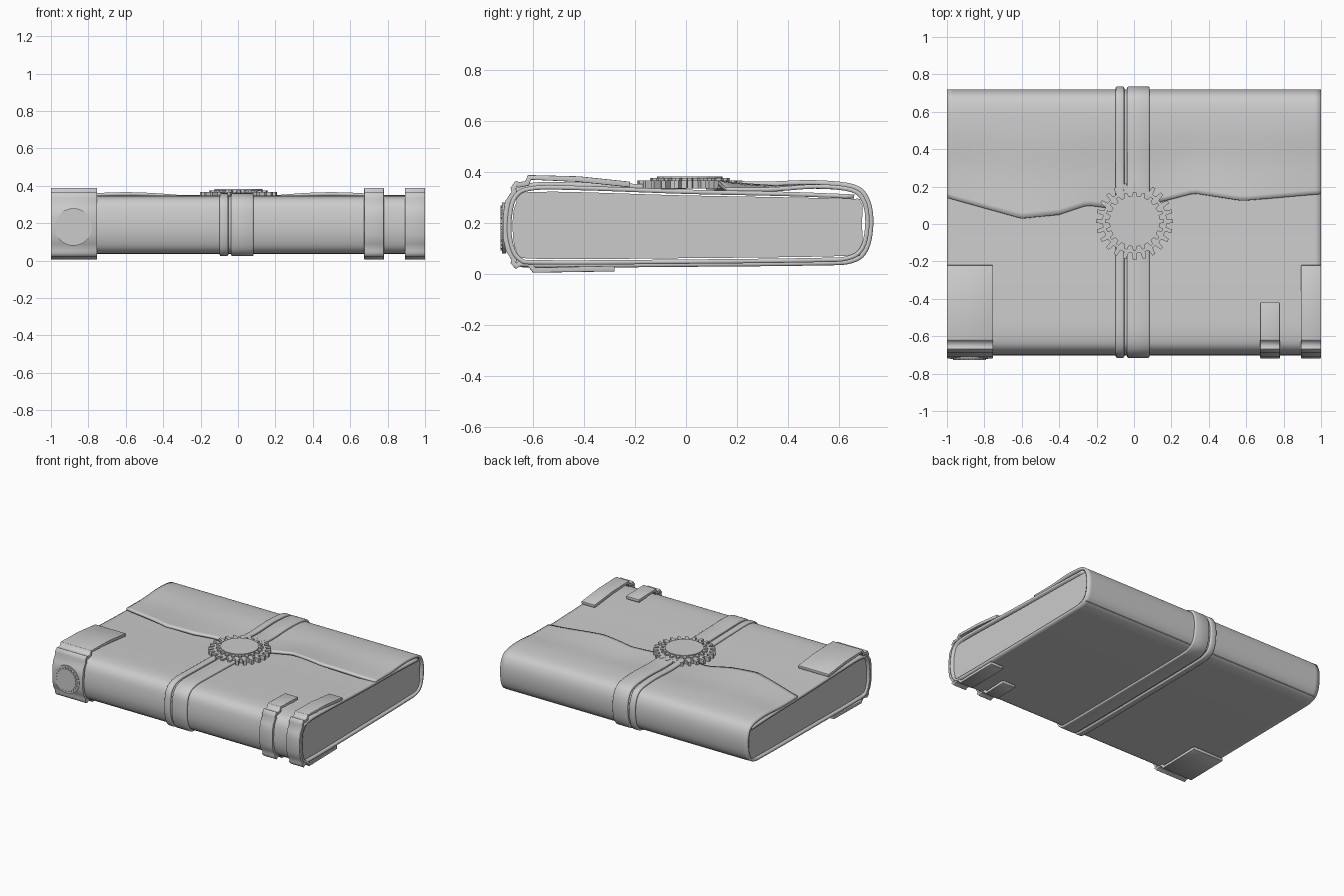
import bpy, bmesh, math
from mathutils import Vector

cube = bpy.data.objects.get("Cube")
if cube:
    bpy.data.objects.remove(cube)

grey = bpy.data.materials.new("plain_grey")
grey.use_nodes = True
colour = (0.6, 0.6, 0.6, 1)
grey.diffuse_color = colour
grey.node_tree.nodes["Principled BSDF"].inputs["Base Color"].default_value = colour


def finish(name, bm, angle=35):
    mesh = bpy.data.meshes.new(name)
    bm.to_mesh(mesh)
    bm.free()
    mesh.materials.append(grey)
    obj = bpy.data.objects.new(name, mesh)
    bpy.context.collection.objects.link(obj)
    bpy.ops.object.select_all(action="DESELECT")
    obj.select_set(True)
    bpy.context.view_layer.objects.active = obj
    bpy.ops.object.shade_smooth_by_angle(angle=math.radians(angle))
    return obj


def smooth(points, closed=False, steps=5):
    """Catmull-Rom curve through (y, z) points."""
    pts = [Vector(p) for p in points]
    n = len(pts)
    pick = lambda i: pts[i % n] if closed else pts[max(0, min(n - 1, i))]
    out = []
    for i in range(n if closed else n - 1):
        a, b, c, d = (pick(i + k) for k in (-1, 0, 1, 2))
        for s in range(steps):
            t = s / steps
            out.append(0.5 * (2 * b + (c - a) * t + (2 * a - 5 * b + 4 * c - d) * t ** 2
                              + (3 * b - a - 3 * c + d) * t ** 3))
    return out if closed else out + [pts[-1]]


def ribbon(name, path, x0, x1, thick, closed=False, cols=1, warp=None, bevel=0.0):
    """Sheet along a (y, z) path, spanning x0..x1, thickened inwards."""
    bm = bmesh.new()
    rows = []
    for i, (y, z) in enumerate(path):
        row = []
        for j in range(cols + 1):
            x = x0 + (x1 - x0) * j / cols
            row.append(bm.verts.new((x, *(warp(i, x, y, z) if warp else (y, z)))))
        rows.append(row)
    for i in range(len(rows) if closed else len(rows) - 1):
        a, b = rows[i], rows[(i + 1) % len(rows)]
        for j in range(cols):
            bm.faces.new((a[j], b[j], b[j + 1], a[j + 1]))
    obj = finish(name, bm)
    solid = obj.modifiers.new("thickness", "SOLIDIFY")
    solid.thickness = thick
    solid.offset = -1
    if bevel:
        mod = obj.modifiers.new("rounded_edges", "BEVEL")
        mod.width, mod.segments, mod.limit_method = bevel, 2, "ANGLE"
        mod.angle_limit = math.radians(60)
    return obj


def prism(name, outline, depth, place):
    """Extrude a flat outline; place maps (u, v, w) to model space."""
    bm = bmesh.new()
    low, high = ([bm.verts.new(place(u, v, w)) for u, v in outline] for w in depth)
    bm.faces.new(low)
    bm.faces.new(high)
    n = len(outline)
    for i in range(n):
        bm.faces.new((low[i], low[(i + 1) % n], high[(i + 1) % n], high[i]))
    bmesh.ops.recalc_face_normals(bm, faces=bm.faces)
    return finish(name, bm)


def cog(teeth, root, tip):
    out = []
    for k in range(teeth):
        for frac, r in ((-0.28, root), (-0.17, tip), (0.17, tip), (0.28, root)):
            a = 2 * math.pi * (k + frac) / teeth
            out.append((r * math.cos(a), r * math.sin(a)))
    return out


def circle(radius, n=40):
    return [(radius * math.cos(2 * math.pi * k / n), radius * math.sin(2 * math.pi * k / n))
            for k in range(n)]


# Page block
pages = smooth([(-0.6, 0.06), (0, 0.062), (0.6, 0.07), (0.685, 0.085), (0.69, 0.2), (0.685, 0.285),
                (0.6, 0.296), (0, 0.308), (-0.6, 0.322), (-0.665, 0.28), (-0.68, 0.19),
                (-0.665, 0.09)], closed=True)
prism("page_block", pages, (-0.985, 0.985), lambda u, v, w: (w, u, v))

# Wrapped cover with a torn flap that overlaps the top
TORN = [(-1, 0.14), (-0.6, 0.03), (-0.4, 0.05), (-0.25, 0.1), (-0.1, 0.08), (0.15, 0.12),
        (0.32, 0.165), (0.58, 0.125), (1, 0.16)]


def torn_edge(x):
    for (xa, ya), (xb, yb) in zip(TORN, TORN[1:]):
        if x <= xb:
            return ya + (yb - ya) * (x - xa) / (xb - xa)
    return TORN[-1][1]


cover_path = smooth([(0.66, 0.312), (0.4, 0.322), (0, 0.331), (-0.4, 0.345), (-0.6, 0.345),
                     (-0.675, 0.31), (-0.7, 0.22), (-0.695, 0.12), (-0.655, 0.05), (-0.55, 0.037),
                     (0, 0.04), (0.5, 0.046), (0.64, 0.055), (0.7, 0.1), (0.72, 0.2),
                     (0.705, 0.29), (0.65, 0.338), (0.5, 0.352), (0.3, 0.345), (0.1, 0.352)])


def flap_warp(i, x, y, z):
    if i < len(cover_path) * 0.75 or y > 0.6:
        return y, z
    s = (0.6 - y) / 0.5
    wave = math.cos((x + 0.6) * 2 * math.pi / 1.1)
    return 0.6 - s * (0.6 - torn_edge(x)), z + 0.014 * wave * s * s


ribbon("wrapped_cover", cover_path, -1, 1, 0.017, cols=60, warp=flap_warp)

# Two straps around the middle
strap_path = smooth([(0.5, 0.368), (0.3, 0.362), (0.12, 0.366), (-0.05, 0.352), (-0.4, 0.358),
                     (-0.6, 0.358), (-0.69, 0.315), (-0.714, 0.22), (-0.708, 0.115),
                     (-0.665, 0.037), (-0.55, 0.025), (0, 0.028), (0.5, 0.033), (0.65, 0.042),
                     (0.714, 0.092), (0.735, 0.2), (0.718, 0.297), (0.66, 0.351)], closed=True)
for name, x0, x1 in (("wide_strap", -0.037, 0.083), ("narrow_strap", -0.098, -0.052)):
    ribbon(name, strap_path, x0, x1, 0.02, closed=True, bevel=0.007)

# Clasps hooked over the spine
hook = [(-0.62, 0.388), (-0.63, 0.364), (-0.655, 0.36), (-0.668, 0.366), (-0.688, 0.338),
        (-0.684, 0.322), (-0.71, 0.285), (-0.718, 0.23), (-0.718, 0.14), (-0.706, 0.09),
        (-0.684, 0.055), (-0.688, 0.042), (-0.668, 0.02), (-0.65, 0.03), (-0.62, 0.03),
        (-0.6, 0.005)]
for name, x0, x1, top, bottom in (("right_corner_clasp", -1, -0.753, -0.22, -0.28),
                                  ("left_corner_clasp", 0.893, 1, -0.22, -0.28),
                                  ("small_clasp", 0.675, 0.78, -0.42, -0.42)):
    start = [(-0.22, 0.362)] if top > -0.4 else []
    path = start + [(-0.42, 0.383)] + hook + [(bottom, 0.01)]
    ribbon(name, path, x0, x1, 0.022, bevel=0.003)

# Stacked cogs on the top
for name, outline, depth in (("large_cog", cog(24, 0.172, 0.207), (0.335, 0.366)),
                             ("upper_cog", cog(20, 0.135, 0.157), (0.36, 0.376)),
                             ("cog_disc", circle(0.128), (0.36, 0.382))):
    prism(name, outline, depth, lambda u, v, w: (u + 0.003, v + 0.015, w))

# Small cog on the spine clasp
for name, outline, depth in (("clasp_disc", circle(0.1), (-0.705, -0.721)),
                             ("clasp_cog", cog(22, 0.077, 0.088), (-0.715, -0.727))):
    prism(name, outline, depth, lambda u, v, w: (u - 0.88, w, v + 0.18))
